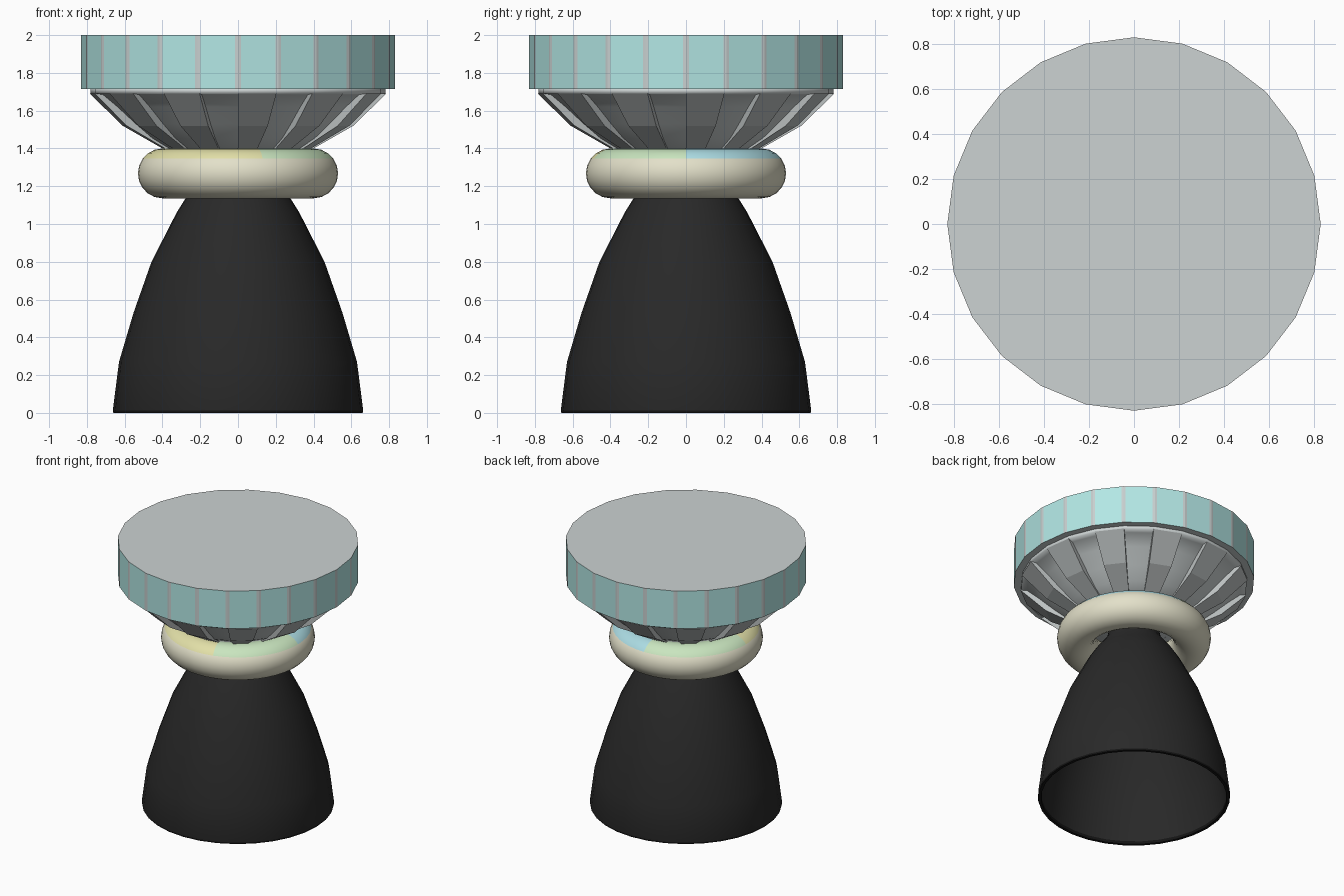
import bpy, bmesh, math

if "Cube" in bpy.data.objects:
    bpy.data.objects.remove(bpy.data.objects["Cube"])


def material(name, srgb):
    lin = [c / 12.92 if c <= 0.04045 else ((c + 0.055) / 1.055) ** 2.4 for c in srgb]
    m = bpy.data.materials.new(name)
    m.diffuse_color = (*lin, 1)
    m.use_nodes = True
    m.node_tree.nodes["Principled BSDF"].inputs["Base Color"].default_value = m.diffuse_color
    return m


BLACK = material("charcoal", (0.158, 0.158, 0.158))
RIM = material("rim_black", (0.08, 0.08, 0.08))
CREAM = material("cream", (0.89, 0.88, 0.79))
YELLOW = material("pale_yellow", (0.89, 0.88, 0.66))
GREEN = material("pale_green", (0.79, 0.90, 0.75))
BLUE = material("pale_blue", (0.68, 0.87, 0.90))
TEAL = material("teal", (0.72, 0.93, 0.92))
SEAM = material("seam_grey", (0.78, 0.81, 0.81))
GREY = material("light_grey", (0.80, 0.825, 0.825))
DARK = material("rib_grey", (0.74, 0.76, 0.76))


def circle(n):
    return [(math.cos(2 * math.pi * i / n), math.sin(2 * math.pi * i / n)) for i in range(n)]


def finish(name, bm, mats, rule=None, smooth=30):
    bmesh.ops.recalc_face_normals(bm, faces=bm.faces[:])
    if rule:
        for f in bm.faces:
            f.material_index = rule(f)
    me = bpy.data.meshes.new(name)
    bm.to_mesh(me)
    bm.free()
    for m in mats:
        me.materials.append(m)
    if smooth:
        me.polygons.foreach_set("use_smooth", [True] * len(me.polygons))
        me.set_sharp_from_angle(angle=math.radians(smooth))
    ob = bpy.data.objects.new(name, me)
    bpy.context.collection.objects.link(ob)
    return ob


def lathe(profile, dirs, closed=False):
    """Sweep (radius, z) points around the unit directions; cap ends if open."""
    bm = bmesh.new()
    rings = [[bm.verts.new((r * c, r * s, z)) for c, s in dirs] for r, z in profile]
    n = len(dirs)
    pairs = list(zip(rings, rings[1:]))
    if closed:
        pairs.append((rings[-1], rings[0]))
    for a, b in pairs:
        for i in range(n):
            j = (i + 1) % n
            bm.faces.new((a[i], a[j], b[j], b[i]))
    if not closed:
        bm.faces.new(rings[0])
        bm.faces.new(rings[-1])
    return bm


# Hollow nozzle bell with a dark bottom rim
outer = [(0.663, 0.012), (0.63, 0.27), (0.553, 0.53), (0.458, 0.80),
         (0.325, 1.06), (0.275, 1.14), (0.19, 1.25), (0.15, 1.42)]
inner = [(r - 0.025, z) for r, z in reversed(outer[1:-1])] + [(0.637, 0.02), (0.64, 0.0), (0.66, 0.0)]
bm = lathe(outer + [(0.12, 1.42)] + inner, circle(32), closed=True)
finish("nozzle_bell", bm, [BLACK, RIM],
       lambda f: 1 if f.calc_center_median().z < 0.02 else 0, 40)


# Ring collar, its top tinted by quadrant
def ring_rule(f):
    c = f.calc_center_median()
    if c.z < 1.355:
        return 0
    if c.x < 0.1 and c.y < 0:
        return 1
    if c.x > 0 and c.y > 0:
        return 3
    return 2


tube = [(0.40 + 0.13 * c, 1.268 + 0.132 * s) for c, s in circle(20)]
finish("ring_collar", lathe(tube, circle(48), closed=True),
       [CREAM, YELLOW, GREEN, BLUE], ring_rule, 60)

# Recessed bowl between the ribs
bowl = [(0.10, 1.36), (0.36, 1.39), (0.47, 1.455), (0.56, 1.53),
        (0.66, 1.62), (0.74, 1.685), (0.78, 1.69), (0.78, 1.72)]
finish("bowl", lathe(bowl, circle(24)), [GREY], None, 100)

# Twelve flat ribs under the cap
bm = bmesh.new()
rib = [(0.785, 1.69), (0.61, 1.52), (0.40, 1.40), (0.28, 1.38), (0.45, 1.53), (0.70, 1.69)]
for k in range(12):
    sides = []
    for a in (math.radians(30 * k), math.radians(30 * k + 15)):
        sides.append([bm.verts.new((r * math.cos(a), r * math.sin(a), z)) for r, z in rib])
    p, q = sides
    bm.faces.new(p)
    bm.faces.new(q)
    for i in range(len(rib)):
        j = (i + 1) % len(rib)
        bm.faces.new((p[i], p[j], q[j], q[i]))
finish("ribs", bm, [DARK], None, 0)

# 24-sided cap with a narrow seam at each panel edge
corners = circle(24)
dirs = []
for i, (x0, y0) in enumerate(corners):
    x1, y1 = corners[(i + 1) % 24]
    dirs += [(x0 + (x1 - x0) * t, y0 + (y1 - y0) * t) for t in (0, 0.07, 0.93)]


def cap_rule(f):
    if abs(f.normal.z) > 0.5:
        return 2
    c = f.calc_center_median()
    t = (math.degrees(math.atan2(c.y, c.x)) / 15) % 1
    return 0 if 0.2 < t < 0.8 else 1


finish("cap", lathe([(0.83, 1.715), (0.83, 2.0)], dirs), [TEAL, SEAM, GREY], cap_rule, 0)
